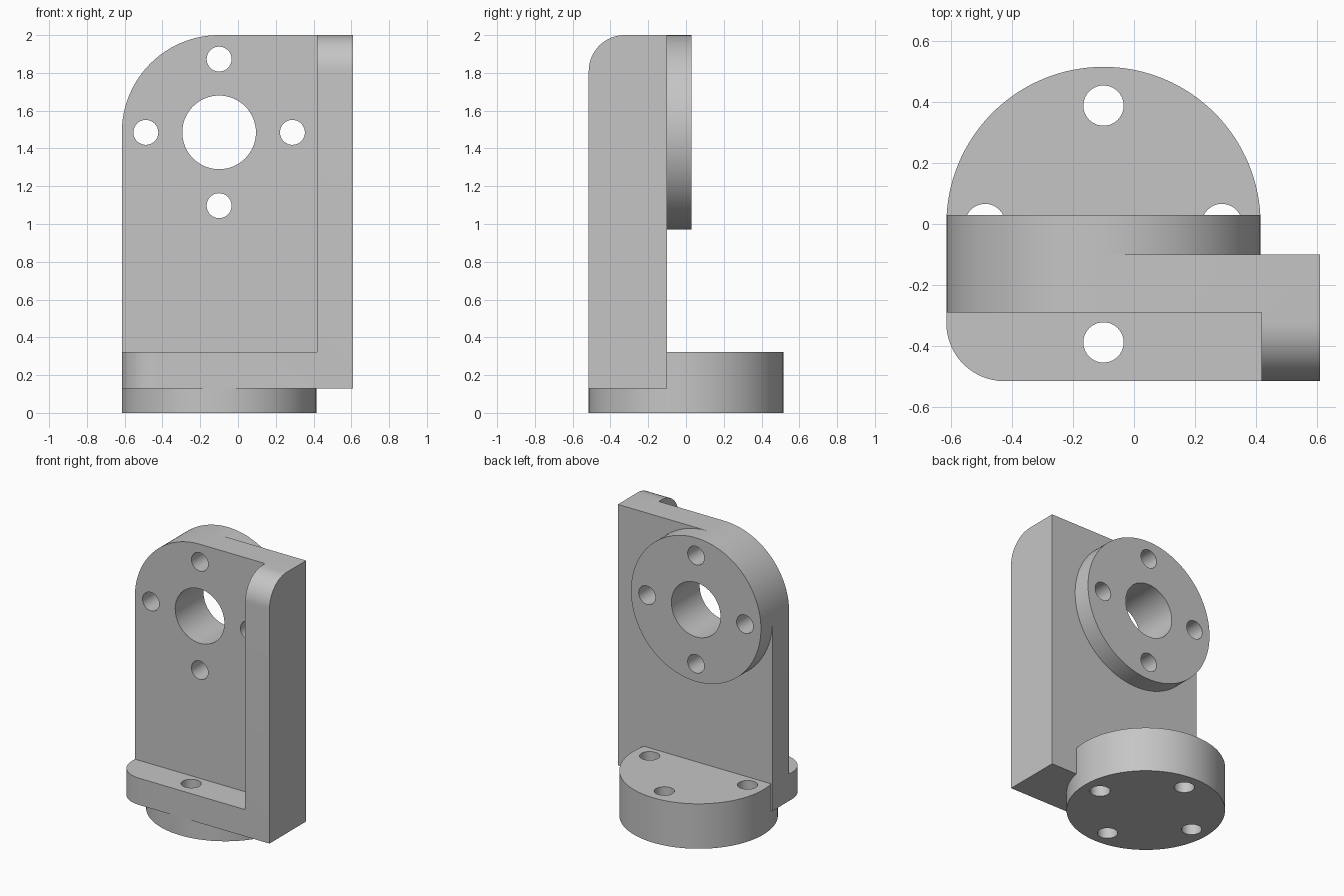
import bpy, bmesh
from math import sin, cos, pi
from mathutils import Vector

if "Cube" in bpy.data.objects:
    bpy.data.objects.remove(bpy.data.objects["Cube"], do_unlink=True)

# Main dimensions
CX, R = -0.1, 0.515            # centre line and radius shared by both flanges
LEFT, RIGHT = CX - R, 0.61
FRONT, BACK = -R, -0.1         # depth of the bracket body
WEB, WALL = -0.29, 0.418       # front of the upright plate, inside of the side wall
BOTTOM, LEDGE, TOP = 0.13, 0.322, 2.0
HUB = TOP - R                  # height of the upper flange centre
PITCH, BOLT, BORE = 0.388, 0.066, 0.195

grey = bpy.data.materials.new("plain grey")
grey.use_nodes = True
colour = (0.56, 0.56, 0.56, 1)
grey.diffuse_color = colour
grey.node_tree.nodes["Principled BSDF"].inputs["Base Color"].default_value = colour


def arc(cx, cy, r, start, end, steps):
    angles = [start + (end - start) * i / steps for i in range(steps + 1)]
    return [(cx + r * cos(a), cy + r * sin(a)) for a in angles]


def prism(name, outline, axis, low, high):
    """Extrude an outline along Y (outline is x, z) or Z (outline is x, y)."""
    bm = bmesh.new()
    place = (lambda a, b: (a, low, b)) if axis == "Y" else (lambda a, b: (a, b, low))
    face = bm.faces.new([bm.verts.new(place(a, b)) for a, b in outline])
    extruded = bmesh.ops.extrude_face_region(bm, geom=[face])["geom"]
    shift = Vector((0, high - low, 0)) if axis == "Y" else Vector((0, 0, high - low))
    bmesh.ops.translate(bm, vec=shift, verts=[g for g in extruded if isinstance(g, bmesh.types.BMVert)])
    bmesh.ops.recalc_face_normals(bm, faces=bm.faces)
    mesh = bpy.data.meshes.new(name)
    bm.to_mesh(mesh)
    bm.free()
    mesh.materials.append(grey)
    obj = bpy.data.objects.new(name, mesh)
    bpy.context.collection.objects.link(obj)
    return obj


def cylinder(name, a, b, r, axis, low, high, sides):
    return prism(name, arc(a, b, r, 0, 2 * pi, sides)[:-1], axis, low, high)


def box(name, x0, x1, y0, y1, z0, z1):
    return prism(name, [(x0, y0), (x1, y0), (x1, y1), (x0, y1)], "Z", z0, z1)


def cut(obj, cutters):
    """Subtract the cutters, bake the result and remove them."""
    for cutter in cutters:
        mod = obj.modifiers.new("cut", "BOOLEAN")
        mod.operation, mod.solver, mod.object = "DIFFERENCE", "EXACT", cutter
        cutter.hide_render = True
    bpy.context.view_layer.update()
    graph = bpy.context.evaluated_depsgraph_get()
    mesh = bpy.data.meshes.new_from_object(obj.evaluated_get(graph))
    obj.modifiers.clear()
    obj.data = mesh
    mesh.name = obj.name
    for cutter in cutters:
        bpy.data.objects.remove(cutter, do_unlink=True)


def bolt_holes(b, axis):
    """Four bolt holes on a pitch circle around the centre line."""
    return [cylinder("bolt_cutter", CX + PITCH * cos(k * pi / 2), b + PITCH * sin(k * pi / 2),
                     BOLT, axis, -1, 1, 40) for k in range(4)]


def hub_holes():
    return bolt_holes(HUB, "Y") + [cylinder("bore_cutter", CX, HUB, BORE, "Y", -1, 1, 64)]


# Bracket body: upright plate, side wall and ledge in one piece
outline = arc(CX, HUB, R, pi / 2, pi, 32) + [(LEFT, BOTTOM), (RIGHT, BOTTOM), (RIGHT, TOP)]
body = prism("bracket_body", outline, "Y", FRONT, BACK)
cut(body, [box("pocket_cutter", -1, WALL, -1, WEB, LEDGE, 3)])

# Round the top of the side wall and the free corner of the ledge
bm = bmesh.new()
bm.from_mesh(body.data)
near = lambda value, target: abs(value - target) < 0.001
corners = [e for e in bm.edges
           if all(near(v.co.y, FRONT) and near(v.co.z, TOP) for v in e.verts)
           or all(near(v.co.y, FRONT) and near(v.co.x, LEFT) for v in e.verts)]
bmesh.ops.bevel(bm, geom=corners, offset=0.19, offset_type="OFFSET", segments=14,
                profile=0.5, affect="EDGES", clamp_overlap=False)
bm.to_mesh(body.data)
bm.free()
cut(body, hub_holes() + bolt_holes(0, "Z")[3:])
for spare in [o for o in bpy.data.objects if o.name.startswith("bolt_cutter")]:
    bpy.data.objects.remove(spare, do_unlink=True)

# Base flange: stepped down at the front where the body sits on it
base = cylinder("base_flange", CX, 0, R, "Z", 0, LEDGE, 128)
cut(base, [box("step_cutter", -1, 1, -1, BACK, BOTTOM, 1)])
cut(base, bolt_holes(0, "Z"))

# Upper flange on the back of the plate
upper = cylinder("upper_flange", CX, HUB, R, "Y", BACK, 0.03, 128)
cut(upper, hub_holes())

# Smooth curved walls, keep the edges sharp
for obj in (body, base, upper):
    bpy.ops.object.select_all(action="DESELECT")
    obj.select_set(True)
    bpy.context.view_layer.objects.active = obj
    bpy.ops.object.shade_smooth_by_angle(angle=pi / 6)
